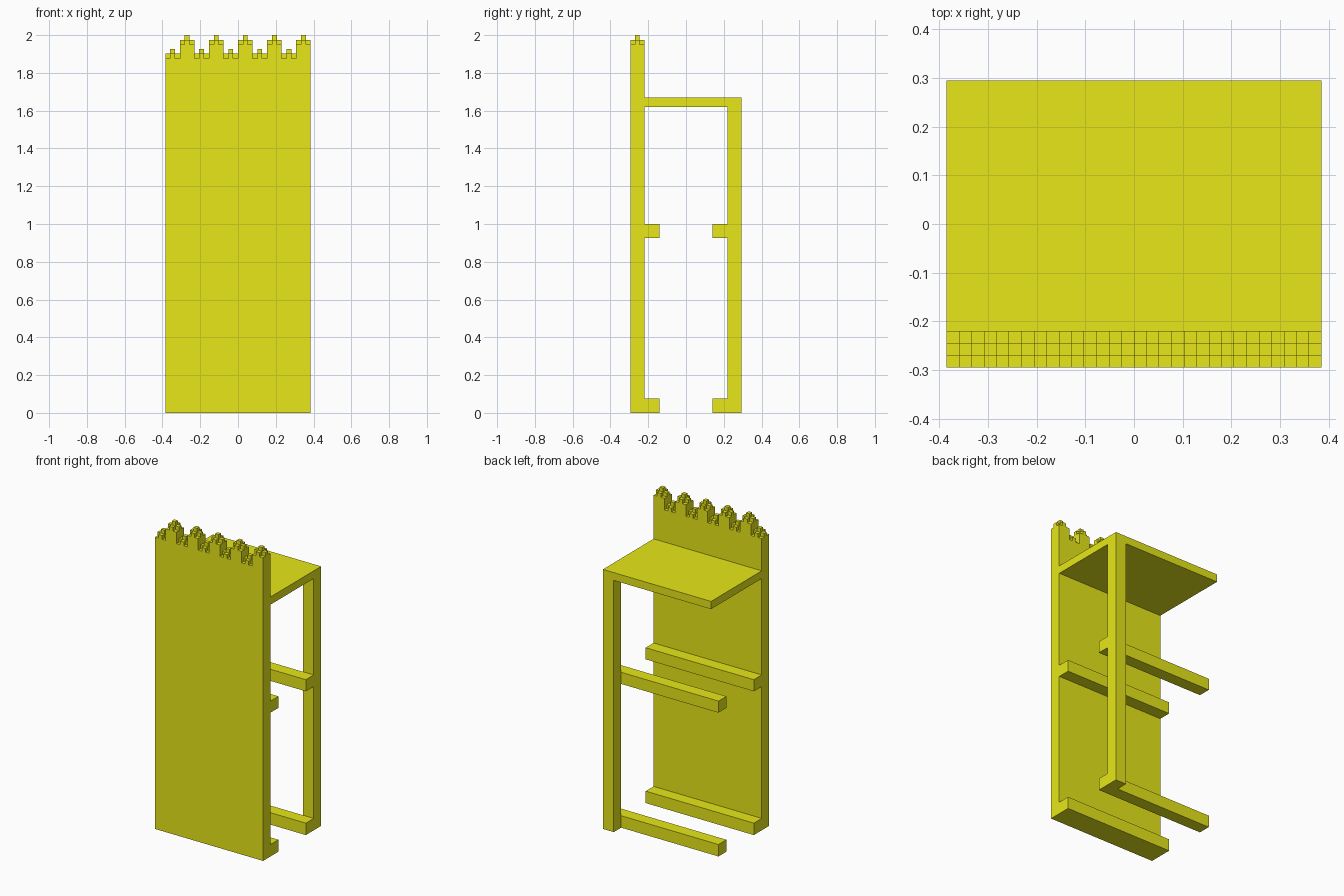
import bpy, bmesh

if "Cube" in bpy.data.objects:
    bpy.data.objects.remove(bpy.data.objects["Cube"])

HX, HY = 0.385, 0.295          # half width, half depth
INNER = 0.22                   # inner face of wall and post
LIP = 0.14                     # inner face of rails
CELL_Z = 0.0246                # height of one crenellation step
BASE_Z = 2.0 - 5 * CELL_Z      # top of the plain wall

yellow = bpy.data.materials.new("yellow")
yellow.diffuse_color = (0.8, 0.8, 0.01, 1)
yellow.use_nodes = True
yellow.node_tree.nodes["Principled BSDF"].inputs["Base Color"].default_value = yellow.diffuse_color


def finish(name, bm):
    bmesh.ops.recalc_face_normals(bm, faces=bm.faces)
    mesh = bpy.data.meshes.new(name)
    bm.to_mesh(mesh)
    bm.free()
    mesh.materials.append(yellow)
    bpy.context.collection.objects.link(bpy.data.objects.new(name, mesh))


def add_box(bm, lo, hi):
    geom = bmesh.ops.create_cube(bm, size=1)["verts"]
    for v in geom:
        v.co = [l + (c + 0.5) * (h - l) for c, l, h in zip(v.co, lo, hi)]


def box(name, lo, hi):
    bm = bmesh.new()
    add_box(bm, lo, hi)
    finish(name, bm)


# Front wall, its top closed by the battlement
bm = bmesh.new()
add_box(bm, (-HX, -HY, 0), (HX, -INNER, BASE_Z))
bmesh.ops.delete(bm, geom=[f for f in bm.faces
                           if f.calc_center_median().z > BASE_Z - 1e-4],
                 context='FACES_ONLY')
finish("front_wall", bm)

# Battlement: alternating low and high 3x3 blocks, stepped towards the centre
NX, NY = 30, 3
DX, DY = 2 * HX / NX, (HY - INNER) / NY


def level(i, j):
    if not (0 <= i < NX and 0 <= j < NY):
        return 0
    return 3 * (i // 3 % 2) + (i % 3 == 1) + (j == 1)


bm = bmesh.new()


def quad(*pts):
    bm.faces.new([bm.verts.new((-HX + x * DX, -HY + y * DY, BASE_Z + z * CELL_Z))
                  for x, y, z in pts])


for i in range(NX):
    for j in range(NY):
        h = level(i, j)
        corners = [(i, j), (i + 1, j), (i + 1, j + 1), (i, j + 1)]
        quad(*[(x, y, h) for x, y in corners])
        for k, (di, dj) in enumerate([(0, -1), (1, 0), (0, 1), (-1, 0)]):
            n = level(i + di, j + dj)
            if n < h:
                a, b = corners[k], corners[(k + 1) % 4]
                quad((*a, n), (*b, n), (*b, h), (*a, h))
bmesh.ops.remove_doubles(bm, verts=bm.verts, dist=1e-4)
finish("battlement", bm)

# Shelf and the single rear post
box("top_shelf", (-HX, -INNER, 1.62), (HX, HY, 1.67))
box("rear_post", (HX - 0.077, INNER, 0), (HX, HY, 1.62))

# Pairs of rails, front and back
for label, z0, z1 in (("lower", 0, 0.077), ("middle", 0.925, 1.0)):
    box(label + "_front_rail", (-HX, -INNER, z0), (HX, -LIP, z1))
    box(label + "_back_rail", (-HX, LIP, z0), (HX, INNER, z1))
